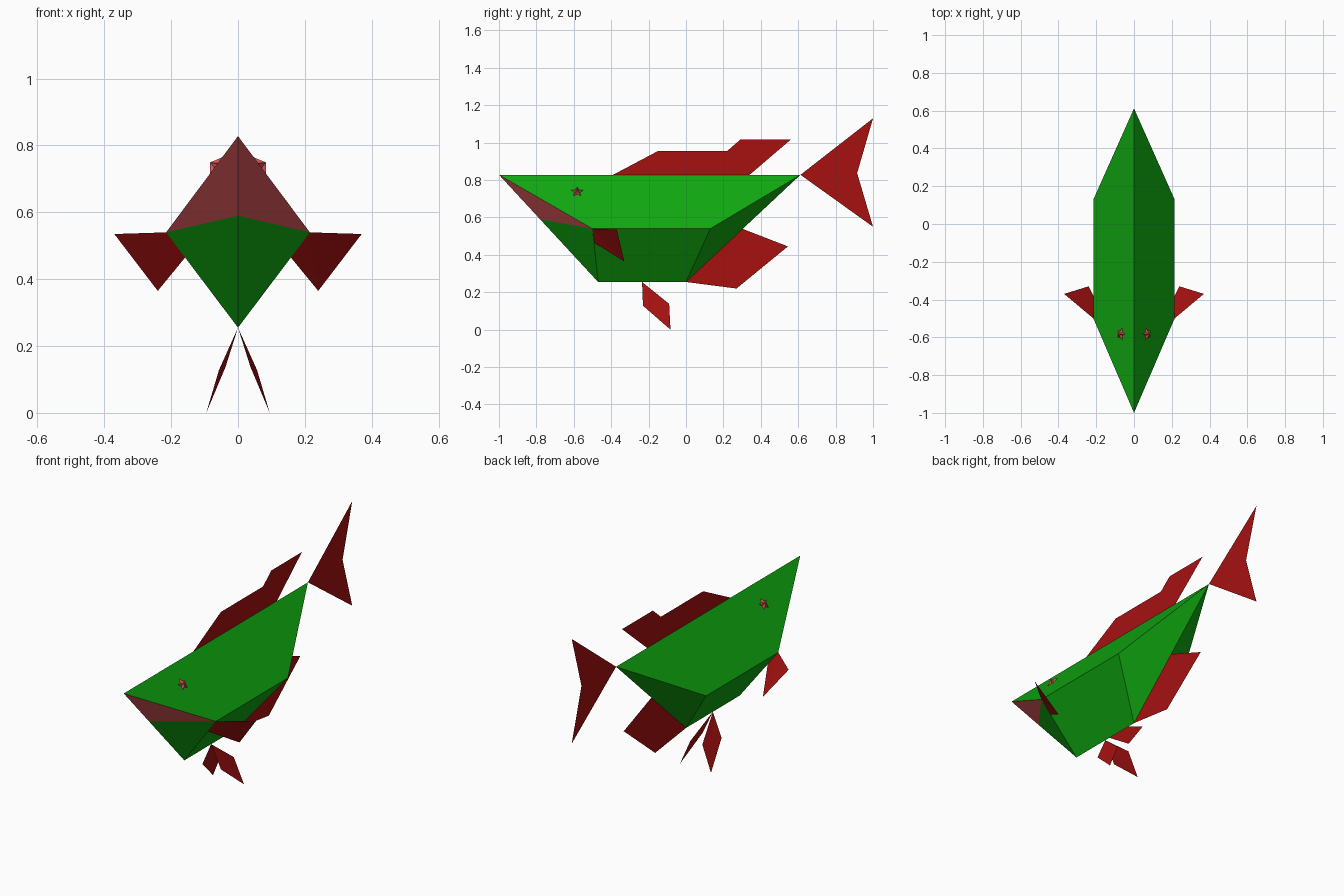
import bpy, bmesh, math
from mathutils import Vector

cube = bpy.data.objects.get("Cube")
if cube:
    bpy.data.objects.remove(cube, do_unlink=True)


def make_material(name, rgb):
    mat = bpy.data.materials.new(name)
    mat.use_nodes = True
    mat.diffuse_color = (*rgb, 1)
    bsdf = next(n for n in mat.node_tree.nodes if n.type == 'BSDF_PRINCIPLED')
    bsdf.inputs["Base Color"].default_value = (*rgb, 1)
    return mat


green = make_material("scale_green", (0.005, 0.385, 0.005))
red = make_material("fin_red", (0.385, 0.0055, 0.0055))
pink = make_material("face_pink", (0.65, 0.085, 0.09))


def make_object(name, verts, faces, mats, solid=False):
    mesh = bpy.data.meshes.new(name)
    mesh.from_pydata(verts, [], faces)
    for m in mats:
        mesh.materials.append(m)
    if solid:
        bm = bmesh.new()
        bm.from_mesh(mesh)
        bmesh.ops.recalc_face_normals(bm, faces=bm.faces)
        bm.to_mesh(mesh)
        bm.free()
    obj = bpy.data.objects.new(name, mesh)
    bpy.context.collection.objects.link(obj)
    return obj


# Body: back ridge, widest points on each side, keel and mouth point
W, SIDE_Z, TOP_Z, KEEL_Z = 0.215, 0.54, 0.828, 0.255
verts = [(0, -1, TOP_Z), (0, 0.612, TOP_Z),            # nose, tail root
         (0, -0.47, KEEL_Z), (0, 0, KEEL_Z),           # keel front, keel back
         (0, -0.78, 0.59)]                             # mouth
for s in (1, -1):
    verts += [(s * W, -0.5, SIDE_Z), (s * W, 0.13, SIDE_Z)]
faces = []
for front, back in ((5, 6), (7, 8)):
    faces += [(0, front, back, 1), (front, 2, 3, back), (back, 3, 1),
              (4, front, 2), (0, 4, front)]
body = make_object("body", verts, faces, [green, pink], solid=True)
for poly in body.data.polygons:        # upper front faces form the face
    if poly.center.y < -0.7 and poly.normal.y < -0.3:
        poly.material_index = 1

# Flat fins on the centre plane, as (y, z) outlines
centre_fins = {
    "dorsal_fin": [(-0.39, 0.828), (-0.15, 0.955), (0.22, 0.955),
                   (0.29, 1.016), (0.56, 1.016), (0.34, 0.828)],
    "tail_fin": [(0.612, 0.828), (1, 0.55), (0.915, 0.837), (1, 1.13)],
    "anal_fin": [(0, KEEL_Z), (0.27, 0.22), (0.545, 0.445), (0.3, 0.54)],
}
for name, outline in centre_fins.items():
    make_object(name, [(0, y, z) for y, z in outline],
                [tuple(range(len(outline)))], [red])

# Paired fins, mirrored left and right
paired_fins = {
    "pectoral_fin": [(0.215, -0.5, 0.54), (0.37, -0.37, 0.535),
                     (0.24, -0.33, 0.365), (0.158, -0.49, 0.465)],
    "pelvic_fin": [(0, -0.235, 0.255), (0.057, -0.23, 0.128),
                   (0.095, -0.083, 0), (0.037, -0.09, 0.138)],
}
sides = (("left", 1), ("right", -1))
for name, outline in paired_fins.items():
    for side, s in sides:
        make_object(f"{side}_{name}", [(s * x, y, z) for x, y, z in outline],
                    [(0, 1, 2), (0, 2, 3)], [red])

# Eyes: raised five-pointed stars lying on the sloping flanks
slope = Vector((-W, 0, TOP_Z - SIDE_Z)).normalized()
out = Vector((slope.z, 0, -slope.x))
centre = Vector((W * (TOP_Z - 0.737) / (TOP_Z - SIDE_Z), -0.582, 0.737))
for side, s in sides:
    pts = [centre + out * 0.02]
    for i in range(10):
        r = 0.034 if i % 2 == 0 else 0.016
        a = i * math.pi / 5
        pts.append(centre + slope * r * math.cos(a) + Vector((0, r * math.sin(a), 0)))
    star = [(0, i + 1, (i + 1) % 10 + 1) for i in range(10)]
    make_object(f"{side}_eye", [(s * p.x, p.y, p.z) for p in pts],
                star + [tuple(range(1, 11))], [pink], solid=True)
